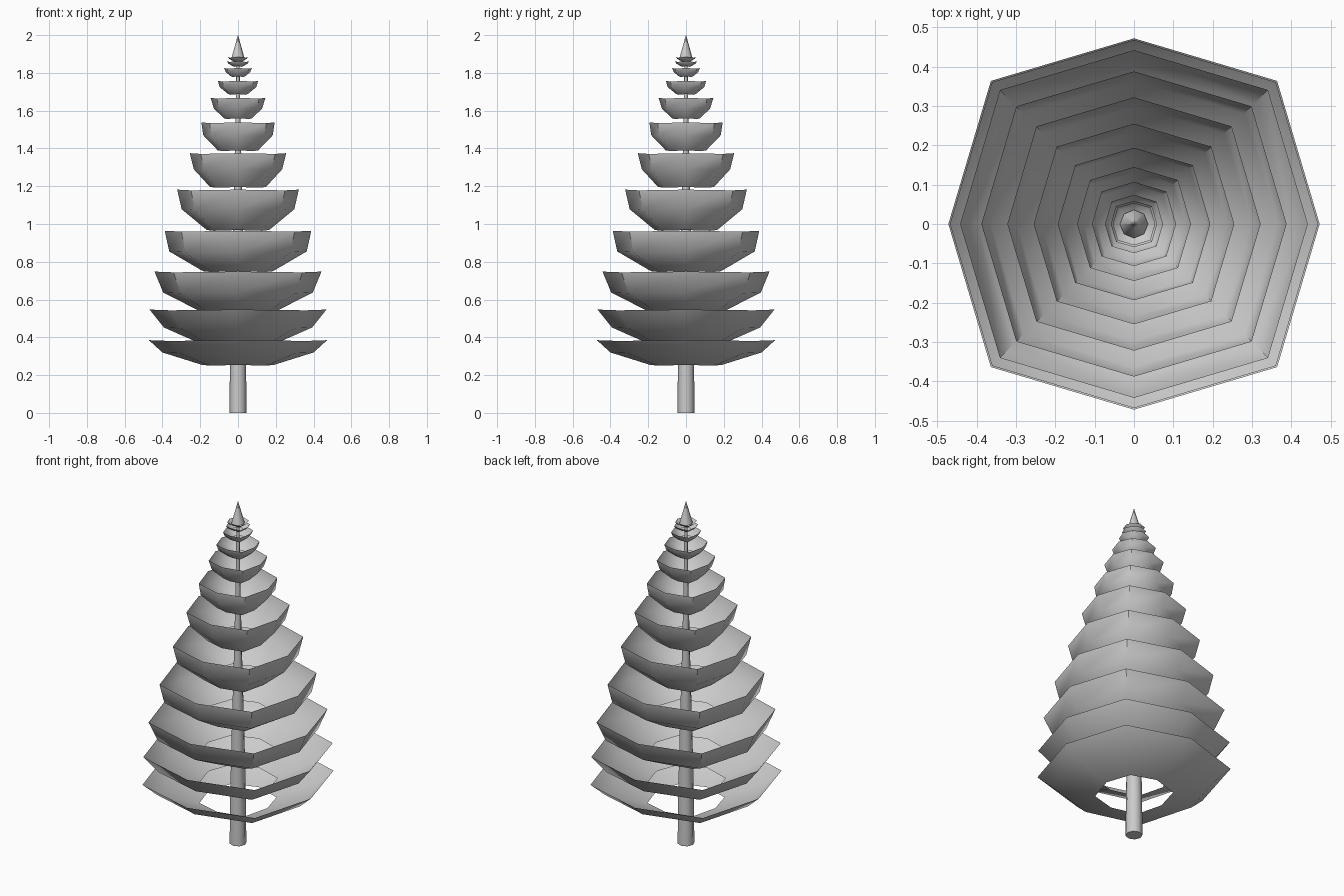
import bpy, bmesh
from math import sin, cos, pi


def lathe(name, profile, sides=8, diag=1.0, dip=0.0, caps=False):
    """Spin (radius, z) points; every second corner can be pushed out and lowered."""
    bm = bmesh.new()
    rings = []
    for r, z in profile:
        ring = []
        for i in range(sides):
            k = diag if i % 2 else 1.0
            a = 2 * pi * i / sides
            ring.append(bm.verts.new((r * k * cos(a), r * k * sin(a), z - dip * (i % 2))))
        rings.append(ring)
    for lo, hi in zip(rings, rings[1:]):
        for i in range(sides):
            j = (i + 1) % sides
            bm.faces.new((lo[i], lo[j], hi[j], hi[i]))
    if caps:
        bm.faces.new(rings[0][::-1])
        bm.faces.new(rings[-1])
    mesh = bpy.data.meshes.new(name)
    bm.to_mesh(mesh)
    bm.free()
    obj = bpy.data.objects.new(name, mesh)
    bpy.context.collection.objects.link(obj)
    bpy.ops.object.select_all(action='DESELECT')
    obj.select_set(True)
    bpy.context.view_layer.objects.active = obj
    bpy.ops.object.shade_smooth_by_angle(angle=0.9)
    return obj


# Tapered trunk
lathe("trunk", [(0.045, 0), (0.043, 0.25), (0.034, 0.65), (0.022, 1.1),
                (0.013, 1.5), (0.008, 1.88)], caps=True)

# Open upswept branch tiers: (rim r, rim z, middle r, middle z, inner r, inner z)
tiers = [
    (0.472, 0.385, 0.400, 0.320, 0.190, 0.254),
    (0.468, 0.547, 0.392, 0.452, 0.195, 0.365),
    (0.442, 0.748, 0.396, 0.637, 0.195, 0.535),
    (0.388, 0.964, 0.364, 0.855, 0.185, 0.750),
    (0.322, 1.182, 0.298, 1.078, 0.165, 0.968),
    (0.255, 1.375, 0.234, 1.290, 0.148, 1.196),
    (0.194, 1.538, 0.184, 1.470, 0.107, 1.390),
    (0.145, 1.668, 0.128, 1.612, 0.075, 1.560),
    (0.107, 1.758, 0.096, 1.724, 0.052, 1.688),
    (0.074, 1.826, 0.064, 1.804, 0.038, 1.782),
    (0.059, 1.862, 0.052, 1.850, 0.028, 1.836),
    (0.054, 1.884, 0.046, 1.874, 0.024, 1.862),
]
for n, (r2, z2, r1, z1, r0, z0) in enumerate(tiers):
    lathe(f"branch_tier_{n + 1}", [(r0, z0), (r1, z1), (r2, z2)], diag=1.09, dip=0.004)

# Pointed tree top
lathe("tree_top", [(0.036, 1.873), (0.0005, 2.0)], caps=True)
